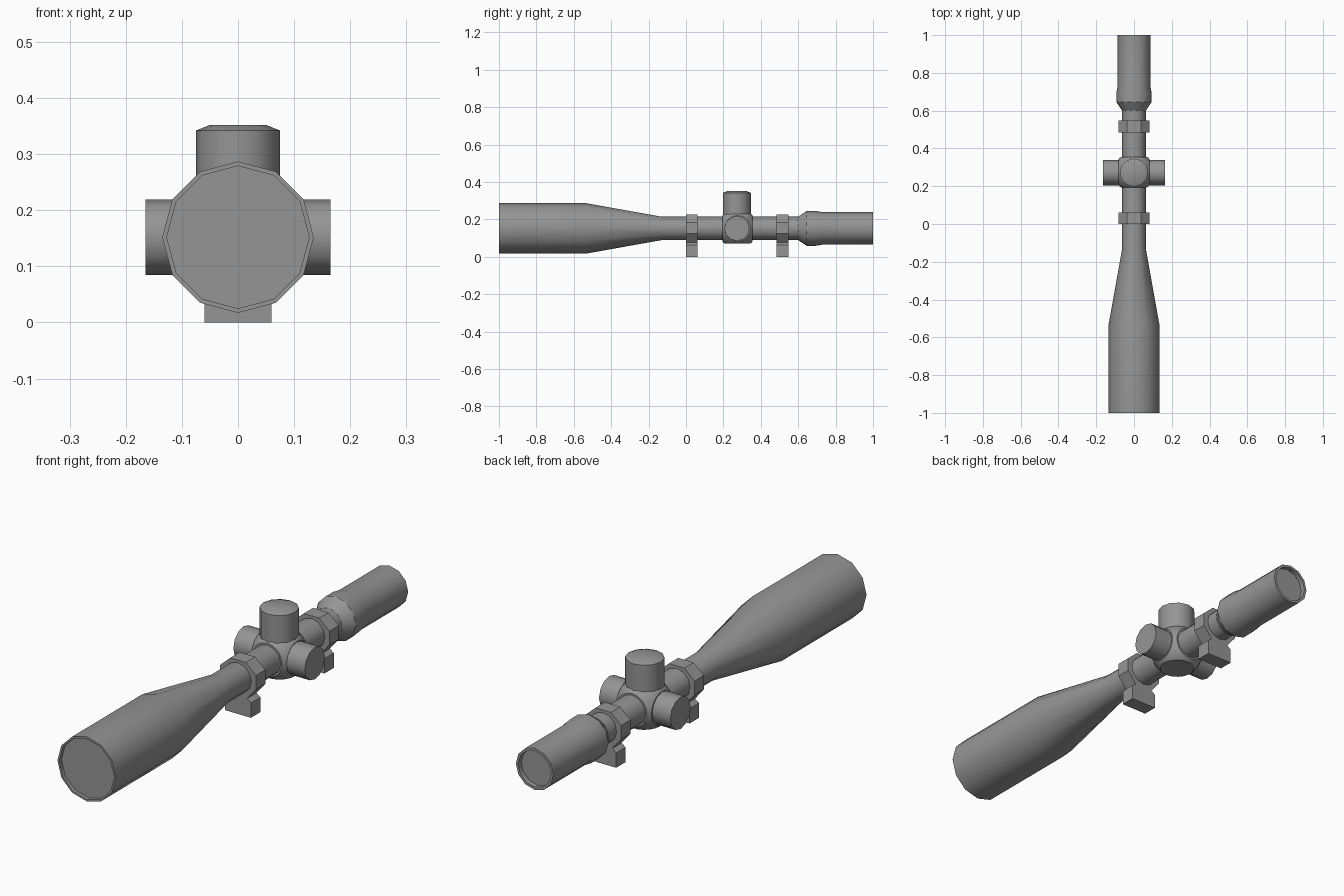
import bpy, bmesh, math
from mathutils import Vector

cube = bpy.data.objects.get("Cube")
if cube:
    bpy.data.objects.remove(cube, do_unlink=True)

AXIS_Z = 0.152      # height of the optical axis
TURRET_Y = 0.275    # position of the turret housing
SIDES = 12

metal = bpy.data.materials.new("matte_grey")
metal.use_nodes = True
GREY = (0.3, 0.3, 0.3, 1)
metal.diffuse_color = GREY
metal.node_tree.nodes["Principled BSDF"].inputs["Base Color"].default_value = GREY


def finish(name, bm, smooth=True):
    bmesh.ops.recalc_face_normals(bm, faces=bm.faces)
    mesh = bpy.data.meshes.new(name)
    bm.to_mesh(mesh)
    bm.free()
    mesh.materials.append(metal)
    obj = bpy.data.objects.new(name, mesh)
    bpy.context.collection.objects.link(obj)
    if smooth:
        bpy.ops.object.select_all(action='DESELECT')
        obj.select_set(True)
        bpy.context.view_layer.objects.active = obj
        bpy.ops.object.shade_smooth_by_angle(angle=math.radians(33))
    return obj


def lathe(name, profile, origin, axis, ref):
    """Turn (distance, radius) pairs around an axis; both ends are capped."""
    origin, axis, ref = Vector(origin), Vector(axis), Vector(ref)
    side = axis.cross(ref)
    bm = bmesh.new()
    rings = []
    for d, r in profile:
        rings.append([bm.verts.new(origin + axis * d + r * (
            ref * math.cos(a) + side * math.sin(a)))
            for a in (math.tau * k / SIDES for k in range(SIDES))])
    for lower, upper in zip(rings, rings[1:]):
        for k in range(SIDES):
            n = (k + 1) % SIDES
            bm.faces.new((lower[k], lower[n], upper[n], upper[k]))
    bm.faces.new(rings[0])
    bm.faces.new(rings[-1])
    return finish(name, bm)


# Main tube: recessed front lens, bell, slim tube, eyepiece, recessed rear lens
lathe("scope_tube", [
    (-0.985, 0.127), (-1.0, 0.127), (-1.0, 0.135), (-0.535, 0.135),
    (-0.13, 0.0625), (0.6, 0.0625), (0.645, 0.093), (0.695, 0.093),
    (0.73, 0.087), (1.0, 0.087), (1.0, 0.076), (0.98, 0.076),
], (0, 0, AXIS_Z), (0, 1, 0), (0, 0, 1))

# Turret housing: a ball sliced flat on six sides
bm = bmesh.new()
bmesh.ops.create_uvsphere(bm, u_segments=24, v_segments=16, radius=0.107)
for i in range(3):
    for s in (-1, 1):
        normal = Vector((0, 0, 0))
        normal[i] = s
        cut = bmesh.ops.bisect_plane(
            bm, geom=bm.verts[:] + bm.edges[:] + bm.faces[:],
            plane_co=normal * 0.081, plane_no=normal, clear_outer=True)
        rim = [e for e in cut["geom_cut"] if isinstance(e, bmesh.types.BMEdge)]
        bmesh.ops.edgeloop_fill(bm, edges=rim)
bmesh.ops.translate(bm, verts=bm.verts, vec=(0, TURRET_Y, AXIS_Z))
finish("turret_housing", bm)

# Adjustment knobs
centre = (0, TURRET_Y - 0.003, AXIS_Z)
lathe("top_knob", [(0.05, 0.075), (0.19, 0.075), (0.2, 0.05)],
      centre, (0, 0, 1), (1, 0, 0))
for name, s in (("left_knob", 1), ("right_knob", -1)):
    lathe(name, [(0.05, 0.067), (0.165, 0.067)],
          centre, (s, 0, 0), (0, 0, 1))

# Mounting rings: mirrored outline with a foot, extruded along the tube
half = [(0.06, 0), (0.06, 0.062), (0.042, 0.076), (0.083, 0.125),
        (0.083, 0.183), (0.036, 0.225)]
outline = half + [(-x, z) for x, z in reversed(half)]
for name, y in (("front_mount", 0.0), ("rear_mount", 0.485)):
    bm = bmesh.new()
    face = bm.faces.new([bm.verts.new((x, y, z)) for x, z in outline])
    ext = bmesh.ops.extrude_face_region(bm, geom=[face])
    moved = [v for v in ext["geom"] if isinstance(v, bmesh.types.BMVert)]
    bmesh.ops.translate(bm, verts=moved, vec=(0, 0.062, 0))
    # extrusion keeps the starting face, so the solid is already closed
    if not any(all(abs(v.co.y - y) < 1e-5 for v in f.verts) for f in bm.faces):
        bmesh.ops.holes_fill(bm, edges=bm.edges)
    finish(name, bm, smooth=False)
